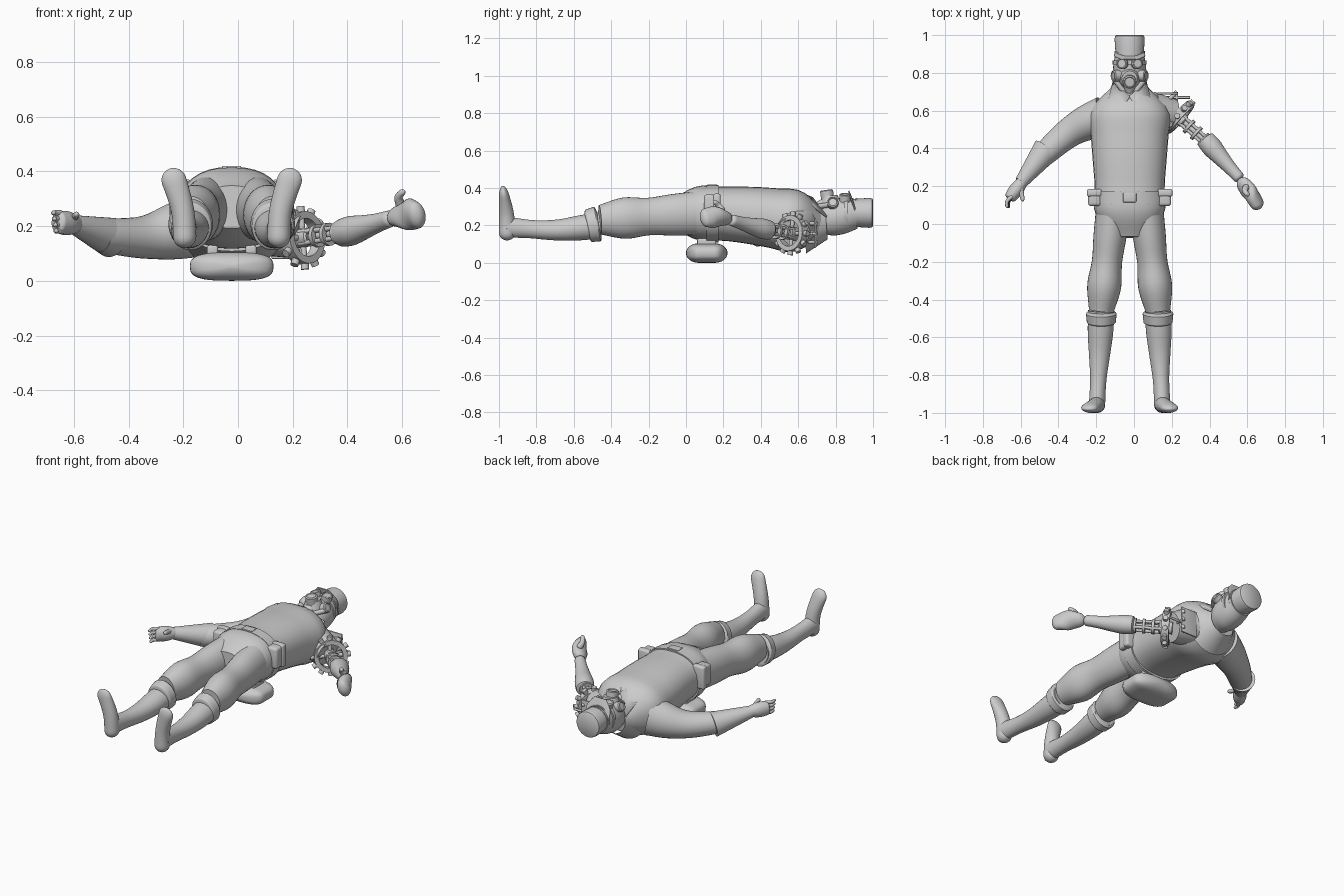
import bpy, bmesh, math
from mathutils import Vector

if "Cube" in bpy.data.objects:
    bpy.data.objects.remove(bpy.data.objects["Cube"])

SHADE = 0.6
COLOUR = (SHADE, SHADE, SHADE, 1)
GREY = bpy.data.materials.new("plain_grey")
GREY.use_nodes = True
GREY.diffuse_color = COLOUR
GREY.node_tree.nodes["Principled BSDF"].inputs["Base Color"].default_value = COLOUR

CENTRE_LINE = -0.023
X, Y, Z = Vector((1, 0, 0)), Vector((0, 1, 0)), Vector((0, 0, 1))
ACROSS = (Y - X).normalized()


def finish(name, bm, mirror=False):
    """Turn a bmesh into a shaded object on the body's centre line."""
    bmesh.ops.recalc_face_normals(bm, faces=bm.faces)
    mesh = bpy.data.meshes.new(name)
    bm.to_mesh(mesh)
    bm.free()
    mesh.materials.append(GREY)
    part = bpy.data.objects.new(name, mesh)
    part.location.x = CENTRE_LINE
    bpy.context.collection.objects.link(part)
    bpy.ops.object.select_all(action='DESELECT')
    bpy.context.view_layer.objects.active = part
    part.select_set(True)
    bpy.ops.object.shade_smooth_by_angle(angle=math.radians(40))
    if mirror:
        part.modifiers.new("other_side", 'MIRROR').use_mirror_merge = False
    return part


def skin(bm, rings, caps=True):
    """Join neighbouring rings of vertices with quads."""
    for ring, after in zip(rings, rings[1:]):
        for i in range(len(ring)):
            bm.faces.new((ring[i - 1], ring[i], after[i], after[i - 1]))
    if caps:
        bm.faces.new(rings[0])
        bm.faces.new(rings[-1])


def spline(values, t):
    """Smooth curve through evenly spaced values, for t from 0 to 1."""
    if len(values) == 1:
        return values[0]
    padded = [2 * values[0] - values[1], *values, 2 * values[-1] - values[-2]]
    place = t * (len(values) - 1)
    i = min(int(place), len(values) - 2)
    f = place - i
    a, b, c, d = padded[i:i + 4]
    return b + (c - a) * f / 2 + (2 * a - 5 * b + 4 * c - d) * f ** 2 / 2 \
        + (3 * b - a - 3 * c + d) * f ** 3 / 2


def loft(name, path, widths, flat=(1,), ref=X, power=2, dome=0, caps=True,
         mirror=False, segs=32, steps=24):
    """Sweep an oval along a path; flat is depth over width, dome rounds the ends."""
    path = [Vector(p) for p in path]
    bm, rings = bmesh.new(), []
    for k in range(steps + 1):
        t = (1 - math.cos(math.pi * k / steps)) / 2
        gap = min(t, 1 - t)
        size = spline(widths, t)
        if gap < dome:
            size *= max(0.1, math.sqrt(1 - (1 - gap / dome) ** 2))
        tangent = (spline(path, min(t + 0.01, 1)) - spline(path, max(t - 0.01, 0))).normalized()
        side = (ref - tangent * ref.dot(tangent)).normalized()
        deep = tangent.cross(side) * spline(flat, t)
        ring = []
        for j in range(segs):
            c, s = math.cos(math.tau * j / segs), math.sin(math.tau * j / segs)
            u = math.copysign(abs(c) ** (2 / power), c)
            v = math.copysign(abs(s) ** (2 / power), s)
            ring.append(bm.verts.new(spline(path, t) + (side * u + deep * v) * size))
        rings.append(ring)
    skin(bm, rings, caps)
    return finish(name, bm, mirror)


def revolve(name, profile, centre, axis, closed=False, mirror=False, segs=32):
    """Turn a (radius, height) profile around an axis."""
    turn = Vector(axis).to_track_quat('Z', 'Y')
    bm, rings = bmesh.new(), []
    for radius, height in profile:
        rings.append([])
        for k in range(segs):
            a = math.tau * k / segs
            spot = Vector((radius * math.cos(a), radius * math.sin(a), height))
            rings[-1].append(bm.verts.new(Vector(centre) + turn @ spot))
    skin(bm, rings + rings[:1] if closed else rings, not closed)
    return finish(name, bm, mirror)


def rod(name, start, end, radius):
    along = Vector(end) - Vector(start)
    return revolve(name, [(radius, 0), (radius, along.length)], start, along, segs=12)


def hoop(name, inner, outer, half, centre, axis):
    profile = [(inner, -half), (outer, -half), (outer, half), (inner, half)]
    return revolve(name, profile, centre, axis, closed=True)


def button(name, radius, height, centre, axis, mirror=False):
    """Short cylinder with a stepped, narrower face."""
    profile = [(radius, -height), (radius, height), (radius * 0.8, height * 1.2),
               (radius * 0.7, height)]
    return revolve(name, profile, centre, axis, mirror=mirror)


def box(name, centre, size, bevel, mirror=False):
    bm = bmesh.new()
    bmesh.ops.create_cube(bm, size=1)
    bmesh.ops.scale(bm, vec=size, verts=bm.verts)
    bmesh.ops.bevel(bm, geom=bm.edges[:], offset=bevel, segments=3, profile=0.5, affect='EDGES')
    bmesh.ops.translate(bm, vec=centre, verts=bm.verts)
    return finish(name, bm, mirror)


# Torso
loft("torso", [(0, -.07, .27), (0, .33, .255), (0, .73, .2)],
     (.1, .185, .185, .195, .205, .21, .09), flat=(.78,), power=2.3)

# Belt, buckle and pouches
loft("belt", [(0, .11, .262), (0, .175, .262)], (.193,), flat=(.8,), power=2.3)
box("belt_buckle", (0, .14, .41), (.07, .05, .02), .004)
box("belt_loop", (.09, .14, .39), (.02, .07, .02), .004, mirror=True)
box("belt_pouch", (.185, .14, .3), (.07, .09, .13), .016, mirror=True)
box("pouch_flap", (.187, .165, .3), (.08, .04, .14), .012, mirror=True)

# Back bag
loft("back_bag", [(0, 0, .052), (0, .222, .052)], (.153,), flat=(.34,), power=3, dome=.3)
box("bag_mount", (.07, .11, .11), (.04, .1, .04), .008, mirror=True)

# Legs, boots and feet
loft("trouser_legs", [(.09, .06, .265), (.15, -.46, .23)], (.09, .087, .08, .09, .066),
     flat=(1.3, 1.2), mirror=True)
loft("boot_cuffs", [(.15, -.46, .21), (.15, -.535, .195)], (.083, .075),
     flat=(1.15,), dome=.2, mirror=True)
loft("boot_shafts", [(.15, -.46, .2), (.16, -.7, .175), (.173, -.96, .19)],
     (.07, .067, .055, .043, .043), flat=(1, 1, 1.3), mirror=True)
loft("feet", [(.17, -.955, .12), (.18, -.96, .26), (.225, -.98, .41)],
     (.043, .042, .047), flat=(1.05, .95, .42), dome=.15, mirror=True)

# Collar
loft("collar_band", [(0, .75, .21), (0, .63, .2)], (.085, .15), caps=False)
bm = bmesh.new()
bm.faces.new([bm.verts.new(corner) for corner in (
    (0, .68, .35), (.05, .585, .39), (.12, .63, .345), (.09, .755, .25))])
finish("collar_flaps", bm, mirror=True).modifiers.new("thickness", 'SOLIDIFY').thickness = .01

# Head, cap and visor
loft("head", [(0, .64, .21), (0, .9, .265)], (.06, .064, .085, .087, .076), flat=(1.1,))
revolve("tall_cap", [(.072, -.02), (.08, .1), (.077, .115), (.07, .12)], (0, .88, .267), Y)
for y in (.89, .91):
    hoop("cap_band", .07, .08, .005, (0, y, .267), Y)
loft("cap_visor", [(0, .905, .28), (0, .87, .385)], (.08, .08, .04), flat=(.08,), power=3)

# Goggles and breathing mask
hoop("goggle_strap", .08, .09, .01, (0, .855, .265), Y)
button("goggle_lenses", .03, .02, (.037, .85, .345), X + Z * 4, mirror=True)
button("cheek_filters", .03, .022, (.066, .785, .315), X * 2 + Z, mirror=True)
button("mask_snout", .035, .025, (0, .755, .36), Z * 7 - Y)
loft("mask_face", [(0, .775, .28), (0, .77, .36)], (.07, .04))
loft("mask_chin", [(0, .78, .32), (0, .67, .295)], (.045, .03, .012))
for s in (-1, 1):
    rod("filter_hose", (s * .08, .765, .31), (s * .03, .7, .3), .014)

# Right arm with a cuffed sleeve and an open hand
loft("right_sleeve", [(-.13, .58, .2), (-.31, .49, .16), (-.48, .345, .165)],
     (.1, .095, .08, .07, .06), flat=(1.15, 1, 1), ref=ACROSS)
loft("right_cuff", [(-.44, .395, .158), (-.575, .22, .205)], (.073, .035), ref=ACROSS)
loft("right_palm", [(-.56, .235, .205), (-.64, .13, .215)], (.028, .038, .03),
     flat=(1, 1.3), ref=ACROSS, dome=.1)
for i in range(4):
    reach = Vector((-.64, .12, .182)) + Vector((-.003, 0, .022)) * i
    loft("right_finger", [reach + (Y + X) * .03, reach, reach - Y * .035], (.011, .008),
         ref=ACROSS, dome=.15, segs=12)
loft("right_thumb", [(-.58, .2, .225), (-.565, .12, .245)], (.016, .01), dome=.15, segs=12)

# Left shoulder stub and open gear
HUB, ELBOW = Vector((.26, .565, .157)), Vector((.415, .425, .178))
ARM = (ELBOW - HUB).normalized()
SIDE = ARM.cross(Z).normalized()
UP = SIDE.cross(ARM)


def spokes(count, start=0):
    """Unit directions spread evenly around the left arm."""
    angles = [math.tau * (i + start) / count for i in range(count)]
    return [SIDE * math.cos(a) + UP * math.sin(a) for a in angles]


loft("left_sleeve", [(.12, .59, .2), (.235, .575, .165)], (.11, .085), ref=Y)
hoop("gear_ring", .07, .096, .022, HUB, ARM)
button("gear_hub", .035, .035, HUB, ARM)
for out in spokes(12):
    rod("gear_tooth", HUB + out * .09, HUB + out * .116, .015)
for out in spokes(4):
    rod("gear_spoke", HUB, HUB + out * .08, .011)

# Shoulder plate with pipes
box("shoulder_plate", (.2, .69, .16), (.11, .01, .16), .003)
for z in (.11, .16, .21):
    rod("shoulder_pipe", (.21, .66, z), (.25, .7, z), .01)
rod("shoulder_axle", (.15, .67, .155), (.32, .67, .155), .007)
rod("axle_pin", (.25, .65, .155), (.25, .7, .155), .007)

# Left mechanical upper arm
for out in spokes(4, .5):
    rod("arm_piston", HUB + out * .03, ELBOW + out * .025, .009)
rod("arm_core", HUB, ELBOW, .014)
for t in (.35, .6, .85):
    hoop("arm_clamp", .02, .042, .008, HUB.lerp(ELBOW, t), ARM)

# Left forearm and mitten hand
loft("left_forearm", [(.395, .455, .172), (.48, .355, .195), (.588, .235, .23)],
     (.05, .054, .045, .035, .03), ref=ACROSS, dome=.05)
loft("left_hand", [(.58, .24, .232), (.645, .155, .243), (.69, .08, .238)],
     (.028, .04, .03), flat=(1.2, 1.45, 1.5), ref=ACROSS, dome=.15)
loft("left_thumb", [(.62, .2, .27), (.61, .175, .305), (.63, .15, .33)],
     (.02, .015, .011), ref=ACROSS, dome=.15, segs=12)
